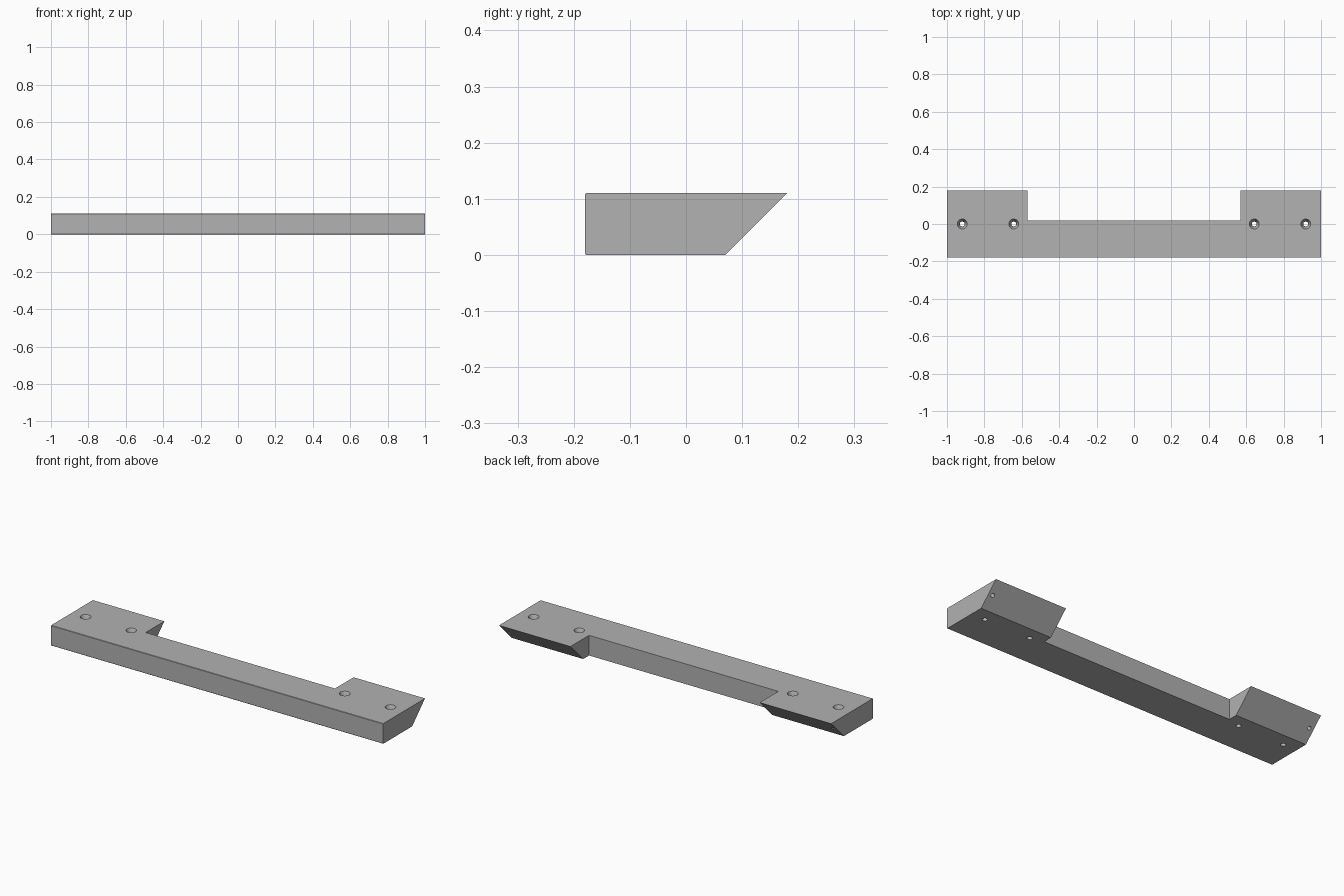
import bpy
import bmesh
from math import pi
from mathutils import Matrix

cube = bpy.data.objects.get("Cube")
if cube:
    bpy.data.objects.remove(cube, do_unlink=True)

LENGTH, HEIGHT, HALF_DEPTH = 2.0, 0.11, 0.18
EASE = 0.002           # softened front edges
BLOCK_INNER = 0.57     # inner face of each end block
RAIL_BACK = 0.02       # back face of the thin middle rail

grey = bpy.data.materials.new("plain grey")
grey.use_nodes = True
colour = (0.445, 0.445, 0.445, 1)
grey.diffuse_color = colour
grey.node_tree.nodes["Principled BSDF"].inputs["Base Color"].default_value = colour


def to_object(name, bm):
    bmesh.ops.recalc_face_normals(bm, faces=bm.faces)
    mesh = bpy.data.meshes.new(name)
    bm.to_mesh(mesh)
    bm.free()
    mesh.materials.append(grey)
    obj = bpy.data.objects.new(name, mesh)
    bpy.context.collection.objects.link(obj)
    return obj


def cone(name, centre, r_low, r_high, depth, tilt=0):
    bm = bmesh.new()
    bmesh.ops.create_cone(bm, cap_ends=True, segments=32, radius1=r_low,
                          radius2=r_high, depth=depth,
                          matrix=Matrix.Translation(centre) @ Matrix.Rotation(tilt, 4, "X"))
    return to_object(name, bm)


def cut(body, cutter):
    mod = body.modifiers.new("cut", "BOOLEAN")
    mod.operation, mod.solver, mod.object = "DIFFERENCE", "EXACT", cutter
    bpy.context.view_layer.objects.active = body
    bpy.ops.object.modifier_apply(modifier=mod.name)
    bpy.data.objects.remove(cutter, do_unlink=True)


# Bar with an undercut 45 degree back
d, h, e = HALF_DEPTH, HEIGHT, EASE
profile = [(-d + e, 0), (d - h, 0), (d, h), (-d + e, h), (-d, h - e), (-d, e)]
bm = bmesh.new()
face = bm.faces.new([bm.verts.new((-LENGTH / 2, y, z)) for y, z in profile])
ext = bmesh.ops.extrude_face_region(bm, geom=[face])
bmesh.ops.translate(bm, vec=(LENGTH, 0, 0),
                    verts=[v for v in ext["geom"] if isinstance(v, bmesh.types.BMVert)])
body = to_object("mounting_bar", bm)

# Notch between the end blocks
bm = bmesh.new()
bmesh.ops.create_cube(bm, size=1, matrix=Matrix.Translation((0, RAIL_BACK + 0.25, h / 2))
                      @ Matrix.Diagonal((2 * BLOCK_INNER, 0.5, 0.5, 1)))
cut(body, to_object("notch_cutter", bm))

for side in (-1, 1):
    # Countersunk screw holes through each block
    for x in (0.643, 0.918):
        cut(body, cone("screw_hole_cutter", (side * x, 0, h / 2), 0.013, 0.013, 0.3))
        cut(body, cone("countersink_cutter", (side * x, 0, h - 0.01), 0.013, 0.0305, 0.035))
    # Small blind pin hole square to the sloped back
    cut(body, cone("pin_hole_cutter", (side * 0.974, d - h / 2, h / 2), 0.01, 0.01, 0.1, pi / 4))

bpy.ops.object.select_all(action="DESELECT")
body.select_set(True)
bpy.context.view_layer.objects.active = body
bpy.ops.object.shade_smooth_by_angle(angle=pi / 6)
